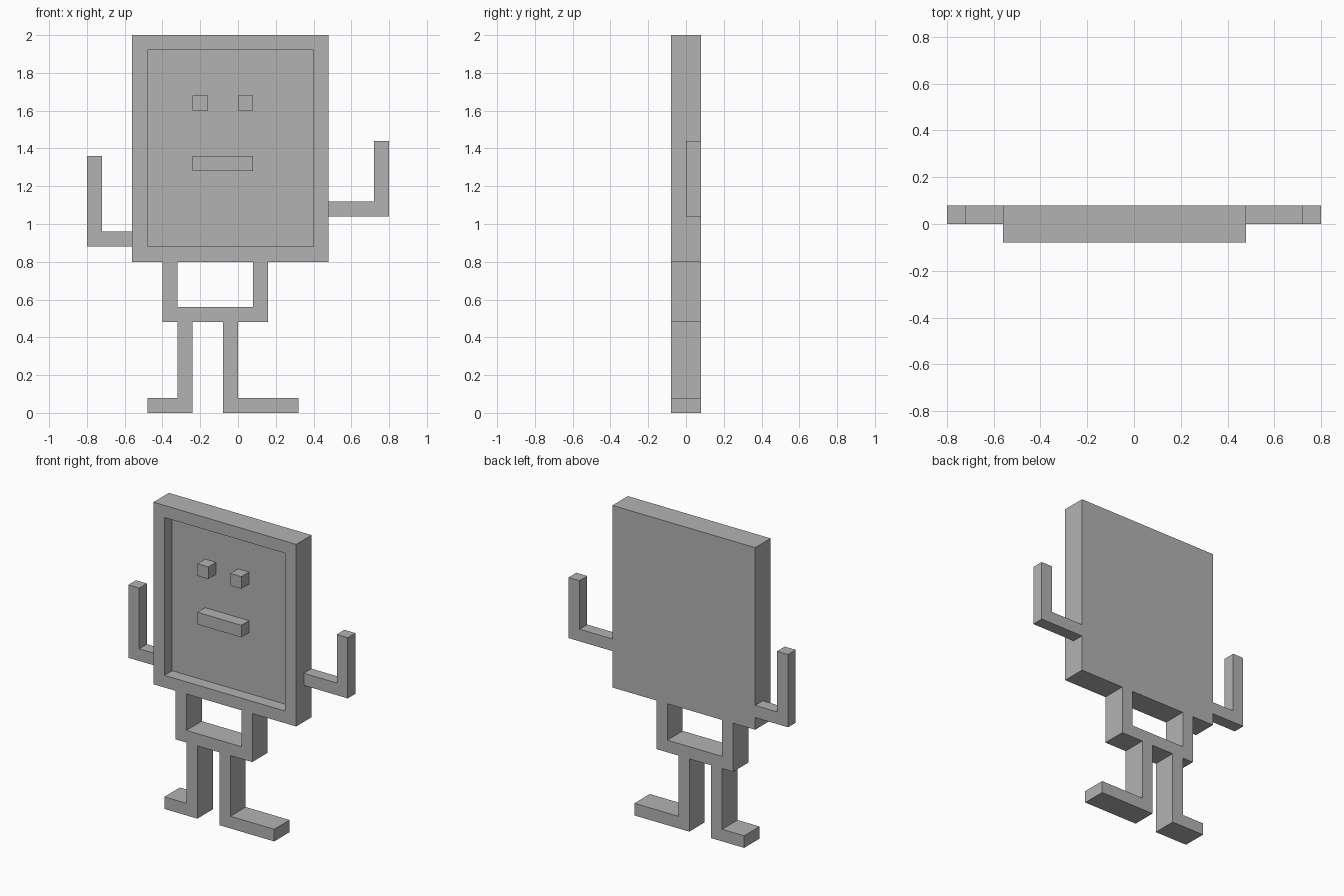
import bpy
import bmesh

# Remove the default cube
cube = bpy.data.objects.get("Cube")
if cube:
    bpy.data.objects.remove(cube, do_unlink=True)

U = 0.08  # everything sits on one square module

grey = bpy.data.materials.new("plain grey")
grey.use_nodes = True
COLOUR = (0.45, 0.45, 0.45, 1)
grey.diffuse_color = COLOUR
grey.node_tree.nodes["Principled BSDF"].inputs["Base Color"].default_value = COLOUR


def slab(name, outline, front, back, recess=None):
    """Extrude an (x, z) outline, in modules, from front to back along y."""
    bm = bmesh.new()
    face = bm.faces.new([bm.verts.new((x * U, front * U, z * U)) for x, z in outline])
    ext = bmesh.ops.extrude_face_region(bm, geom=[face], use_keep_orig=True)
    moved = [v for v in ext["geom"] if isinstance(v, bmesh.types.BMVert)]
    bmesh.ops.translate(bm, verts=moved, vec=(0, (back - front) * U, 0))
    bmesh.ops.recalc_face_normals(bm, faces=bm.faces)
    if recess:
        # Inset the front face and push it inwards to leave a raised border
        bm.faces.ensure_lookup_table()
        panel = min(bm.faces, key=lambda f: f.calc_center_median().y)
        bmesh.ops.inset_region(bm, faces=[panel], thickness=U, use_even_offset=True)
        ext = bmesh.ops.extrude_discrete_faces(bm, faces=[panel])
        bmesh.ops.translate(bm, verts=ext["faces"][0].verts, vec=(0, recess * U, 0))
    mesh = bpy.data.meshes.new(name)
    bm.to_mesh(mesh)
    bm.free()
    mesh.materials.append(grey)
    obj = bpy.data.objects.new(name, mesh)
    bpy.context.collection.objects.link(obj)
    return obj


def rect(x0, x1, z0, z1):
    return [(x0, z0), (x1, z0), (x1, z1), (x0, z1)]


def bent(corner, end, base, top, side):
    """L outline: upright bar at corner, flat bar running to end."""
    inner = corner + side
    return [(corner, base), (end, base), (end, base + 1),
            (inner, base + 1), (inner, top), (corner, top)]


# Framed head with a sunken face panel
slab("head_frame", rect(-7, 6, 10, 25), -1, 1, recess=1)

# Face features standing out of the panel
slab("right_eye", rect(-3, -2, 20, 21), -1, 0)
slab("left_eye", rect(0, 1, 20, 21), -1, 0)
slab("mouth", rect(-3, 1, 16, 17), -1, 0)

# Raised arms, half as deep as the body
slab("right_arm", bent(-10, -7, 11, 17, 1), 0, 1)
slab("left_arm", bent(10, 6, 13, 18, -1), 0, 1)

# U-shaped hips hanging below the head
slab("hips", [(-5, 6), (2, 6), (2, 10), (1, 10),
              (1, 7), (-4, 7), (-4, 10), (-5, 10)], -1, 1)

# Legs with sideways feet
slab("right_leg", bent(-3, -6, 0, 6, -1), -1, 1)
slab("left_leg", bent(-1, 4, 0, 6, 1), -1, 1)
